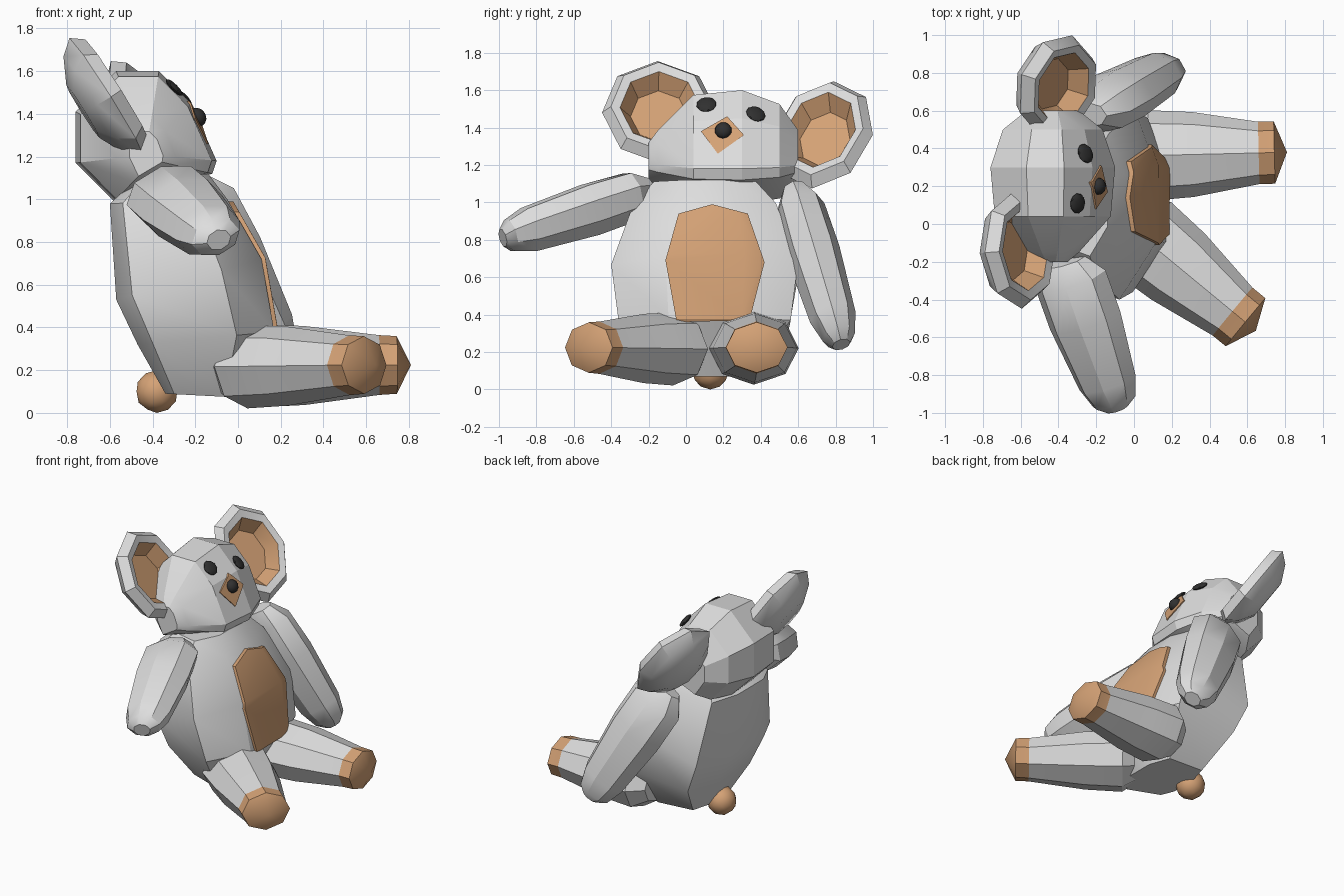
import bpy, bmesh, math
from mathutils import Vector
from mathutils.bvhtree import BVHTree

if "Cube" in bpy.data.objects:
    bpy.data.objects.remove(bpy.data.objects["Cube"])


def material(name, rgb):
    m = bpy.data.materials.new(name)
    m.use_nodes = True
    m.diffuse_color = (*rgb, 1)
    m.node_tree.nodes["Principled BSDF"].inputs["Base Color"].default_value = (*rgb, 1)
    return m


GREY = material("light grey plush", (0.73, 0.73, 0.73))
TAN = material("tan plush", (0.66, 0.36, 0.18))
BLACK = material("black plastic", (0.03, 0.03, 0.03))

# Cross-sections: a round octagon, and a boxy one for the slightly turned body
OCTAGON = [(math.cos(i * math.pi / 4), math.sin(i * math.pi / 4)) for i in range(8)]
BOXY = [(1, -.42), (1, .42), (.7, 1), (-.78, .98), (-1, .42), (-1, -.36), (-.78, -.72), (.45, -1)]


def finish(bm, name, mats, angle=32):
    bmesh.ops.recalc_face_normals(bm, faces=bm.faces)
    mesh = bpy.data.meshes.new(name)
    bm.to_mesh(mesh)
    bm.free()
    for m in mats:
        mesh.materials.append(m)
    ob = bpy.data.objects.new(name, mesh)
    bpy.context.collection.objects.link(ob)
    bpy.ops.object.select_all(action='DESELECT')
    ob.select_set(True)
    bpy.context.view_layer.objects.active = ob
    bpy.ops.object.shade_smooth_by_angle(angle=math.radians(angle))
    return ob


def loft(name, rings, mats, second_from=99, section=OCTAGON):
    """Skin rings of (centre, u, v); segments from second_from on use the second colour."""
    bm = bmesh.new()
    loops = [[bm.verts.new(c + u * p + v * q) for p, q in section] for c, u, v in rings]
    count = len(section)
    for k, (a, b) in enumerate(zip(loops, loops[1:])):
        for i in range(count):
            j = (i + 1) % count
            bm.faces.new((a[i], a[j], b[j], b[i])).material_index = int(k >= second_from)
    bm.faces.new(loops[0])
    bm.faces.new(loops[-1]).material_index = int(second_from < 99)
    bmesh.ops.remove_doubles(bm, verts=bm.verts, dist=0.002)
    bmesh.ops.dissolve_degenerate(bm, dist=0.001, edges=bm.edges)
    return finish(bm, name, mats)


def limb(name, start, end, wide_hint, steps, mats, second_from=99):
    """Tapered limb; steps are (fraction along, half width, half height)."""
    start, end = Vector(start), Vector(end)
    axis = (end - start).normalized()
    hint = Vector(wide_hint)
    wide = (hint - axis * hint.dot(axis)).normalized()
    thick = axis.cross(wide)
    rings = [(start.lerp(end, t), wide * w, thick * h) for t, w, h in steps]
    return loft(name, rings, mats, second_from)


def patch(name, target, outline, min_x, lift):
    """Thin raised panel: the front of the target trimmed to a convex y-z outline."""
    bm = bmesh.new()
    bm.from_mesh(target.data)
    bm.normal_update()
    for v, n in [(v, v.normal.copy()) for v in bm.verts]:
        v.co += n * lift
    cuts = [(Vector((min_x, 0, 0)), Vector((-1, 0, 0)))]
    mid = sum((Vector((0, *p)) for p in outline), Vector()) / len(outline)
    for p, q in zip(outline, outline[1:] + outline[:1]):
        a, b = Vector((0, *p)), Vector((0, *q))
        out = (b - a).cross(Vector((1, 0, 0))).normalized()
        if out.dot(a - mid) < 0:
            out = -out
        cuts.append((a, out))
    for co, no in cuts:
        bmesh.ops.bisect_plane(bm, geom=bm.verts[:] + bm.edges[:] + bm.faces[:],
                               plane_co=co, plane_no=no, clear_outer=True)
    # Skirt down into the surface
    rim = [e for e in bm.edges if e.is_boundary]
    ext = bmesh.ops.extrude_edge_only(bm, edges=rim)
    for v in ext["geom"]:
        if isinstance(v, bmesh.types.BMVert):
            v.co.x -= lift * 2
    for f in bm.faces:
        f.material_index = 0
    return finish(bm, name, [TAN])


def ball(name, centre, normal, radius, flat, mat):
    bm = bmesh.new()
    bmesh.ops.create_icosphere(bm, subdivisions=2, radius=radius)
    rot = Vector(normal).to_track_quat('Z', 'Y')
    for v in bm.verts:
        v.co.z *= flat
        v.co = rot @ v.co + Vector(centre)
    return finish(bm, name, [mat], 25)


# Body: leaning back, rings given by back point, front point and half width
rings = []
for xb, zb, xf, zf, half in [(-.48, 1.09, -.14, 1.12, .27), (-.6, .98, -.05, 1.0, .38),
                             (-.57, .53, .11, .72, .5), (-.47, .32, .17, .38, .46),
                             (-.34, .09, .04, .07, .25)]:
    rings.append((Vector(((xb + xf) / 2, .1, (zb + zf) / 2)),
                  Vector(((xf - xb) / 2, 0, (zf - zb) / 2)), Vector((0, half, 0))))
body = loft("body", rings, [GREY], section=BOXY)
patch("belly_patch", body, [(-.04, .94), (.14, .99), (.33, .94), (.42, .68), (.34, .37),
                            (-.05, .36), (-.11, .69)], -.2, .02)

# Head: hull of one side profile, shrinking towards the cheeks, fuller at the jaw
profile = [(-.57, 1.6), (-.37, 1.6), (-.22, 1.45), (-.1, 1.18), (-.12, 1.12), (-.35, 1.07),
           (-.58, .99), (-.76, 1.17), (-.76, 1.41)]
bm = bmesh.new()
for y, s in ((-.2, .24), (-.15, .42), (.04, .93), (.3, 1), (.5, .8), (.6, .42)):
    for x, z in profile:
        tall = s if z > 1.23 else .35 + .65 * s
        bm.verts.new((-.43 + (x + .43) * s, y, 1.23 + (z - 1.23) * tall))
hull = bmesh.ops.convex_hull(bm, input=bm.verts)
loose = {g for g in hull["geom_interior"] if isinstance(g, bmesh.types.BMVert)}
bmesh.ops.delete(bm, geom=list(loose), context='VERTS')
bmesh.ops.dissolve_limit(bm, angle_limit=.03, verts=bm.verts, edges=bm.edges)
head = finish(bm, "head", [GREY], 20)
patch("muzzle_patch", head, [(.22, 1.46), (.31, 1.36), (.17, 1.26), (.08, 1.38)], -.4, .008)

# Eyes and nose sit on the head surface
tree = BVHTree.FromObject(head, bpy.context.evaluated_depsgraph_get())
for name, y, z, r, flat in (("right_eye", .11, 1.515, .054, .3), ("left_eye", .37, 1.465, .054, .3),
                            ("nose", .2, 1.38, .046, .8)):
    hit, normal, _, _ = tree.ray_cast(Vector((1, y, z)), Vector((-1, 0, 0)))
    ball(name, hit + normal * .012, normal, r, flat, BLACK)

# Ears: thick dishes with a sunken tan lining
for name, c, n, w, h in (("right_ear", (-.625, -.14, 1.475), (.84, .06, .53), .31, .325),
                         ("left_ear", (-.42, .735, 1.355), (.78, -.25, .55), .28, .345)):
    n = Vector(n).normalized()
    side = Vector((0, 0, 1)).cross(n).normalized()
    up = n.cross(side)
    steps = [(-.12, .45), (-.06, .82), (.01, 1), (.07, .86), (.06, .7), (-.03, .5), (-.03, 0)]
    loft(name, [(Vector(c) + n * d, side * w * s, up * h * s) for d, s in steps],
         [GREY, TAN], second_from=4)

# Legs with tan foot pads
leg = [(0, .15, .13), (.12, .24, .195), (.4, .225, .185), (.82, .165, .14), (.92, .165, .135), (1, 0, 0)]
limb("left_leg", (-.02, .36, .22), (.81, .38, .225), (0, 1, 0), leg, [GREY, TAN], 3)
limb("right_leg", (-.04, 0, .215), (.645, -.565, .225), (.64, .77, 0), leg, [GREY, TAN], 3)

# Arms
arm = [(0, .12, .07), (.12, .2, .135), (.4, .2, .145), (.82, .16, .125), (.95, .12, .09), (1, .06, .05)]
limb("right_arm", (-.37, -.2, 1.06), (-.09, -.98, .81), (1, 0, .2), arm, [GREY])
limb("left_arm", (-.25, .58, 1.06), (.19, .83, .24), (1, 0, .25), arm, [GREY])

# Tail
ball("tail", (-.38, .13, .1), (0, 0, 1), .1, 1, TAN)
